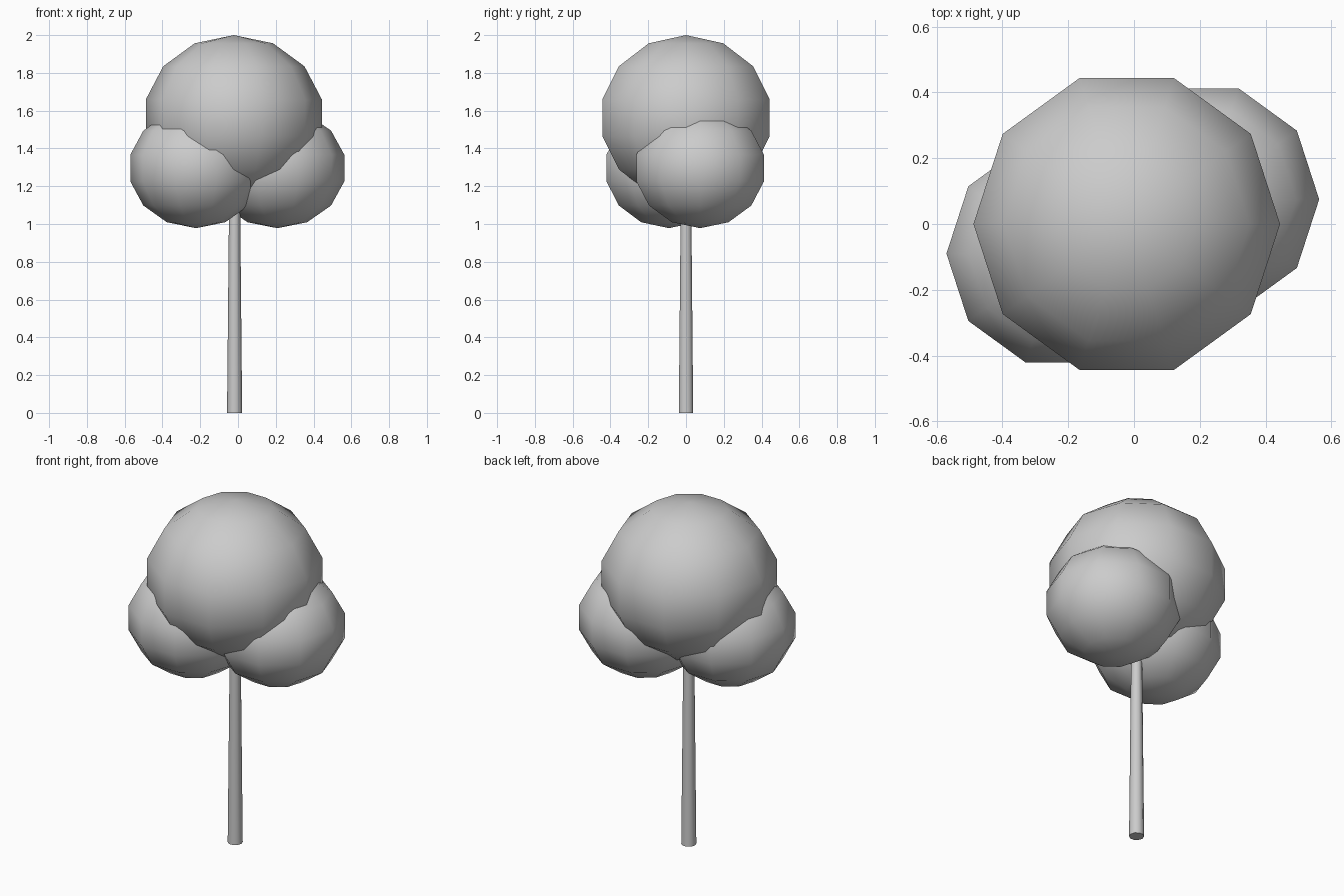
import bpy
import bmesh
from math import sin, cos, pi, radians

cube = bpy.data.objects.get("Cube")
if cube:
    bpy.data.objects.remove(cube, do_unlink=True)

grey = bpy.data.materials.new("plain grey")
grey.use_nodes = True
grey.diffuse_color = (0.6, 0.6, 0.6, 1)
bsdf = next(n for n in grey.node_tree.nodes if n.type == "BSDF_PRINCIPLED")
bsdf.inputs["Base Color"].default_value = grey.diffuse_color
bsdf.inputs["Roughness"].default_value = 0.8

SIDES = 10


def lathe(name, profile, location):
    """Spin an (x, z) profile around the z axis into a smooth object."""
    bm = bmesh.new()
    verts = [bm.verts.new((x, 0, z)) for x, z in profile]
    edges = [bm.edges.new(pair) for pair in zip(verts, verts[1:])]
    bmesh.ops.spin(bm, geom=verts + edges, cent=(0, 0, 0), axis=(0, 0, 1),
                   angle=2 * pi, steps=SIDES)
    bmesh.ops.remove_doubles(bm, verts=bm.verts, dist=0.0005)
    bmesh.ops.recalc_face_normals(bm, faces=bm.faces)
    mesh = bpy.data.meshes.new(name)
    bm.to_mesh(mesh)
    bm.free()
    mesh.materials.append(grey)
    obj = bpy.data.objects.new(name, mesh)
    obj.location = location
    bpy.context.collection.objects.link(obj)
    bpy.ops.object.select_all(action="DESELECT")
    obj.select_set(True)
    bpy.context.view_layer.objects.active = obj
    bpy.ops.object.shade_smooth_by_angle(angle=radians(60))
    return obj


def foliage(name, location, radius, half_height, rings=7):
    """Slightly flattened low-poly ball of leaves."""
    angles = [pi * i / rings for i in range(rings + 1)]
    lathe(name, [(radius * sin(a), half_height * cos(a)) for a in angles], location)


# Slim tapering trunk, reaching up inside the foliage
lathe("trunk", [(0, 0), (0.04, 0), (0.028, 1.25), (0, 1.25)], (-0.018, 0, 0))

# Large crown with a lower clump on each side
foliage("crown", (-0.022, 0, 1.562), 0.478, 0.438)
foliage("right_clump", (-0.222, -0.09, 1.296), 0.357, 0.318)
foliage("left_clump", (0.208, 0.075, 1.296), 0.364, 0.318)
